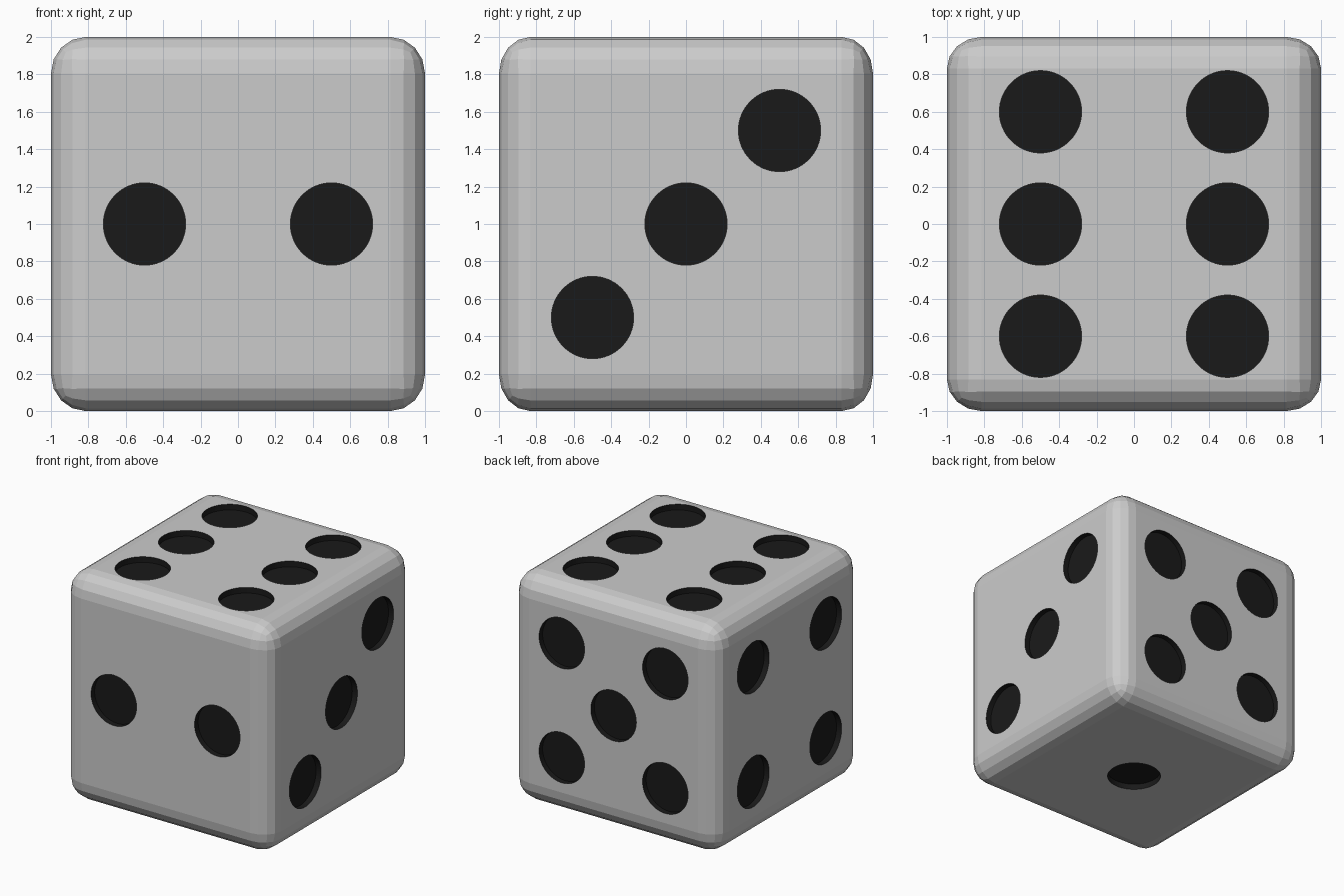
import bpy, bmesh
from math import pi
from mathutils import Matrix, Vector

if "Cube" in bpy.data.objects:
    bpy.data.objects.remove(bpy.data.objects["Cube"])

RADIUS, DEPTH = 0.22, 0.05


def material(name, value):
    m = bpy.data.materials.new(name)
    m.diffuse_color = (value, value, value, 1)
    m.use_nodes = True
    m.node_tree.nodes["Principled BSDF"].inputs["Base Color"].default_value = m.diffuse_color
    return m


grey, black = material("grey", 0.8), material("black", 0.01)


def add_object(name, bm):
    mesh = bpy.data.meshes.new(name)
    bm.to_mesh(mesh)
    bm.free()
    ob = bpy.data.objects.new(name, mesh)
    bpy.context.collection.objects.link(ob)
    mesh.materials.append(grey)
    mesh.materials.append(black)
    return ob


# Die body: rounded cube, edge rounding slightly different along each axis
rounding = Vector((0.185, 0.168, 0.195))
bm = bmesh.new()
bmesh.ops.create_cube(bm, size=2)
bmesh.ops.scale(bm, verts=bm.verts, vec=[1 / r for r in rounding])
bmesh.ops.bevel(bm, geom=bm.edges[:], offset=1, segments=4, profile=0.5,
                affect='EDGES')
bmesh.ops.scale(bm, verts=bm.verts, vec=rounding)
bmesh.ops.translate(bm, verts=bm.verts, vec=(0, 0, 1))
body = add_object("die_body", bm)

# Pip layouts: outward normal, face axes u and v, centres on the face
X, Y, Z = Vector((1, 0, 0)), Vector((0, 1, 0)), Vector((0, 0, 1))
four = [(u, v) for u in (-.5, .5) for v in (-.5, .5)]
faces = [
    (-Y, X, Z, [(-.5, 0), (.5, 0)]),
    (X, Y, Z, [(-.5, -.5), (0, 0), (.5, .5)]),
    (-X, Y, Z, four),
    (Y, X, Z, four + [(0, 0)]),
    (Z, X, Y, [(u, v) for u in (-.5, .5) for v in (-.6, 0, .6)]),
    (-Z, X, Y, [(0, 0)]),
]

# Pip cutters: short cylinders sunk into each face
bm = bmesh.new()
for n, u, v, spots in faces:
    rot = Z.rotation_difference(n).to_matrix().to_4x4() if n != -Z else Matrix.Rotation(pi, 4, 'X')
    for a, b in spots:
        loc = Z + n + u * a + v * b
        bmesh.ops.create_cone(bm, cap_ends=True, segments=64, radius1=RADIUS,
                              radius2=RADIUS, depth=2 * DEPTH,
                              matrix=Matrix.Translation(loc) @ rot)
for f in bm.faces:
    f.material_index = 1
cutter = add_object("pip_cutter", bm)
cutter.hide_render = True

# Cut the pips
mod = body.modifiers.new("pips", 'BOOLEAN')
mod.operation = 'DIFFERENCE'
mod.solver = 'EXACT'
mod.object = cutter
bpy.context.view_layer.objects.active = body
body.select_set(True)
bpy.ops.object.modifier_apply(modifier=mod.name)
bpy.data.objects.remove(cutter)
